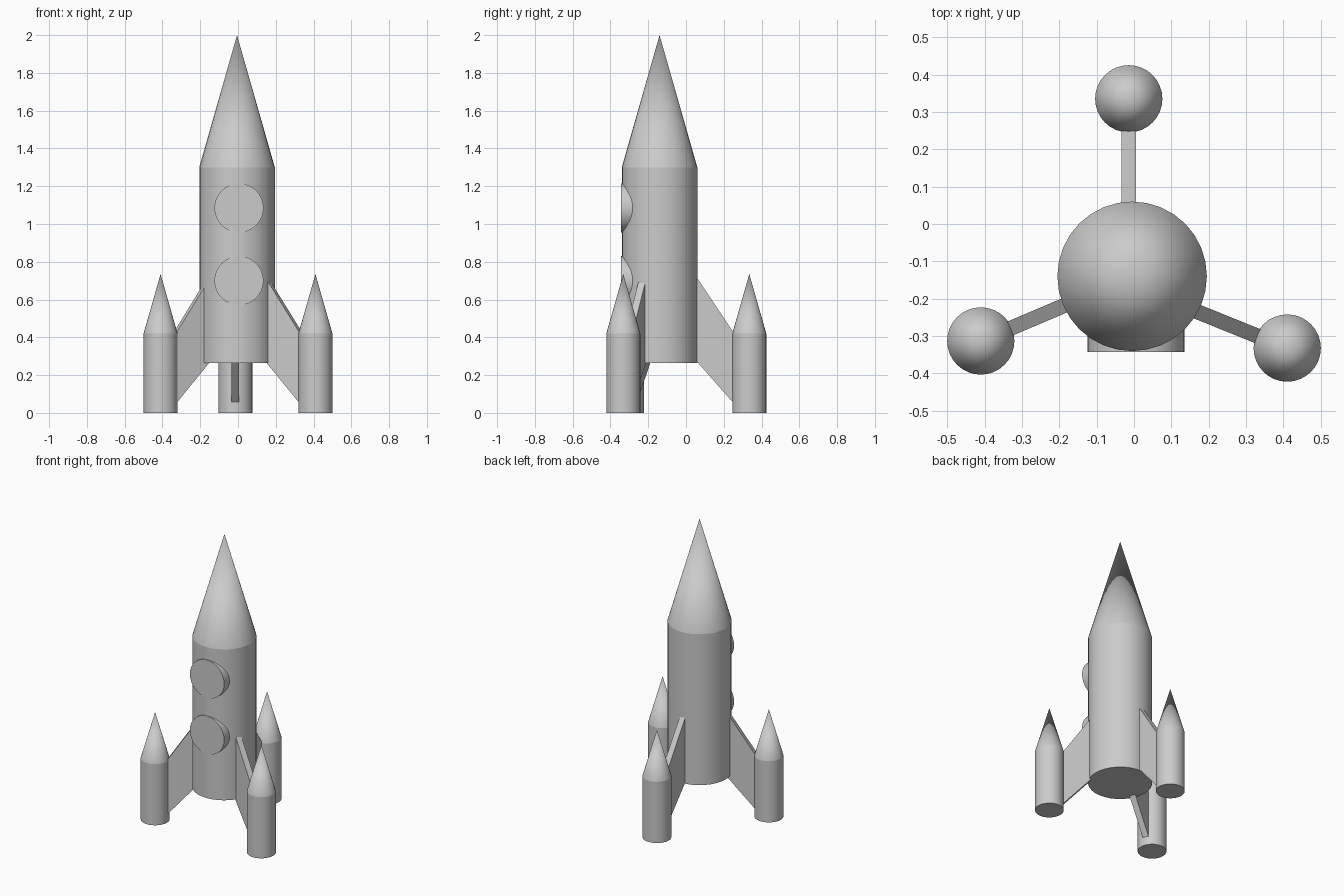
import bpy
import bmesh
import math
from mathutils import Vector

cube = bpy.data.objects.get("Cube")
if cube:
    bpy.data.objects.remove(cube, do_unlink=True)

grey = bpy.data.materials.new("light grey")
grey.use_nodes = True
COLOUR = (0.6, 0.6, 0.6, 1)
grey.diffuse_color = COLOUR
grey.node_tree.nodes["Principled BSDF"].inputs["Base Color"].default_value = COLOUR


def finish(name):
    obj = bpy.context.object
    obj.name = name
    obj.data.materials.append(grey)
    bpy.ops.object.shade_smooth_by_angle(angle=math.radians(30))


def tube(name, centre, radius, bottom, top):
    bpy.ops.mesh.primitive_cylinder_add(
        vertices=32, radius=radius, depth=top - bottom,
        location=(centre.x, centre.y, (bottom + top) / 2))
    finish(name)


def nose(name, centre, radius, bottom, top):
    bpy.ops.mesh.primitive_cone_add(
        vertices=32, radius1=radius, radius2=0, depth=top - bottom,
        end_fill_type='NOTHING',
        location=(centre.x, centre.y, (bottom + top) / 2))
    finish(name)


def fin(name, start, angle, thickness=0.04):
    """Slanted plate running inward from a booster at the given heading."""
    along = Vector((math.cos(angle), math.sin(angle), 0))
    side = Vector((-along.y, along.x, 0)) * thickness
    # Distance from the booster axis, height
    profile = [(0.06, 0.025), (0.28, 0.275), (0.28, 0.72), (0.06, 0.39)]
    bm = bmesh.new()
    base = start - side / 2
    face = bm.faces.new([bm.verts.new(base + along * d + Vector((0, 0, z)))
                         for d, z in profile])
    extruded = bmesh.ops.extrude_face_region(bm, geom=[face], use_keep_orig=True)
    moved = [v for v in extruded["geom"] if isinstance(v, bmesh.types.BMVert)]
    bmesh.ops.translate(bm, verts=moved, vec=side)
    bmesh.ops.recalc_face_normals(bm, faces=bm.faces)
    mesh = bpy.data.meshes.new(name)
    bm.to_mesh(mesh)
    bm.free()
    obj = bpy.data.objects.new(name, mesh)
    bpy.context.collection.objects.link(obj)
    mesh.materials.append(grey)


# Main rocket
hull = Vector((-0.005, -0.14, 0))
tube("body", hull, 0.2, 0.265, 1.3)
nose("nose_cone", hull, 0.2, 1.3, 2.0)

# Round portholes set into the front of the hull
for label, z in (("upper", 1.085), ("lower", 0.70)):
    bpy.ops.mesh.primitive_cylinder_add(
        vertices=32, radius=0.13, depth=0.1,
        location=(0.005, -0.293, z), rotation=(math.pi / 2, 0, 0))
    finish(label + "_porthole")

# Three boosters, each joined to the hull by a fin
boosters = (
    ("back", Vector((-0.014, 0.335, 0)), -90),
    ("right", Vector((-0.41, -0.313, 0)), 23),
    ("left", Vector((0.41, -0.332, 0)), 158),
)
for label, centre, heading in boosters:
    tube(label + "_booster", centre, 0.09, 0, 0.42)
    nose(label + "_booster_nose", centre, 0.09, 0.42, 0.735)
    fin(label + "_fin", centre, math.radians(heading))
